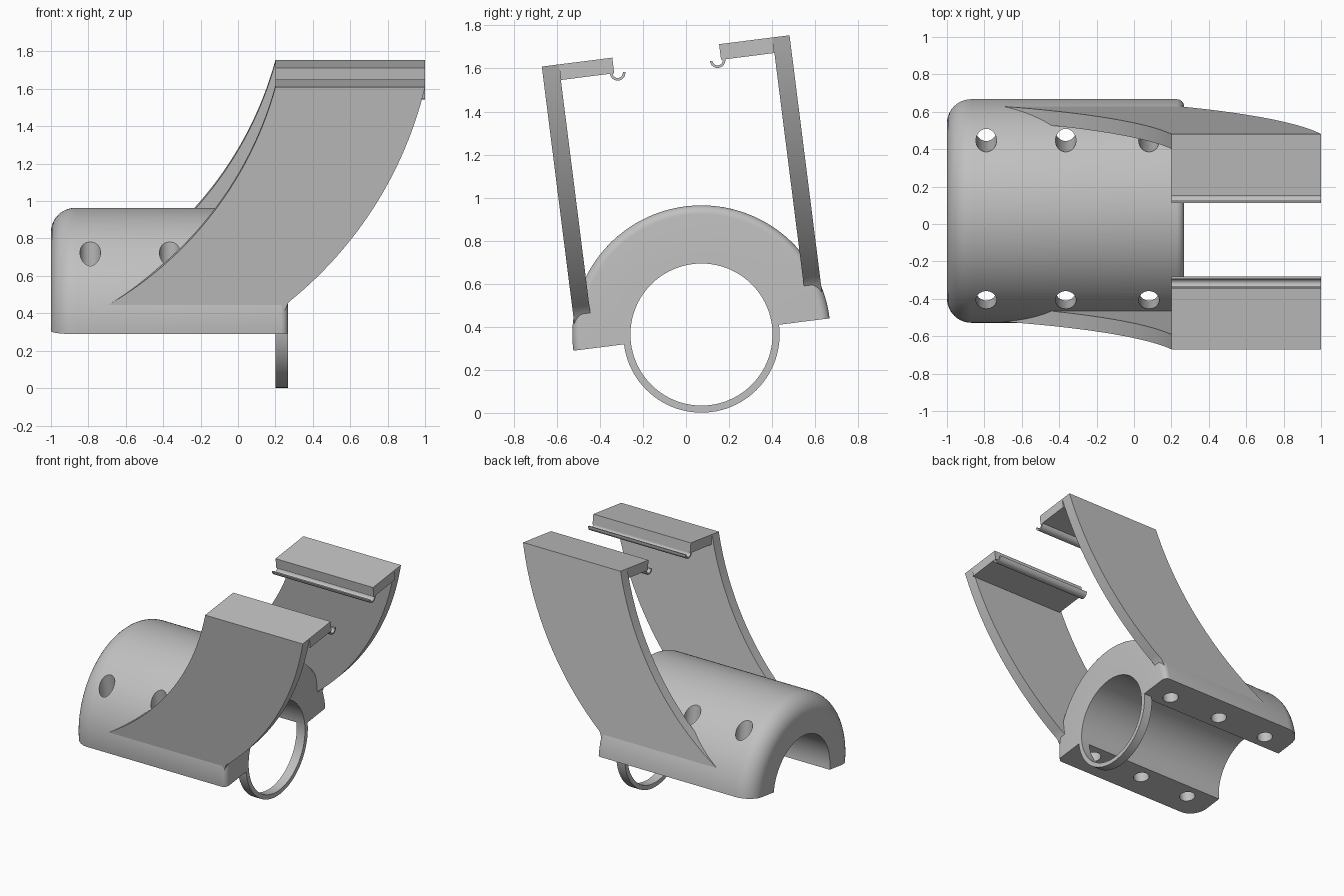
import bpy, bmesh
from math import radians, pi, sin, cos, atan2
from mathutils import Matrix, Vector

if "Cube" in bpy.data.objects:
    bpy.data.objects.remove(bpy.data.objects["Cube"], do_unlink=True)

grey = bpy.data.materials.new("light_grey")
COLOUR = (0.53, 0.53, 0.53, 1)
grey.diffuse_color = COLOUR
grey.use_nodes = True
grey.node_tree.nodes["Principled BSDF"].inputs["Base Color"].default_value = COLOUR

# The whole clamp is rolled slightly about its bore axis
PLACE = Matrix.Translation((0, 0.072, 0.364)) @ Matrix.Rotation(radians(7.2), 4, 'X')
BORE, OUTER, COLLAR = 0.33, 0.60, 0.363
BACK, FRONT = -1.0, 0.268
ARM_OUT, ARM_IN, LIP = 0.58, 0.50, 0.25
TOP, UNDER = 1.328, 1.255
SHELF_X = (0.2, 1.0)


def finish(name, bm, smooth=True):
    bmesh.ops.recalc_face_normals(bm, faces=bm.faces)
    mesh = bpy.data.meshes.new(name)
    bm.to_mesh(mesh)
    bm.free()
    mesh.materials.append(grey)
    obj = bpy.data.objects.new(name, mesh)
    bpy.context.collection.objects.link(obj)
    obj.matrix_world = PLACE
    if smooth:
        shade(obj)
    return obj


def select(obj):
    bpy.ops.object.select_all(action='DESELECT')
    obj.select_set(True)
    bpy.context.view_layer.objects.active = obj


def shade(obj):
    select(obj)
    bpy.ops.object.shade_smooth_by_angle(angle=radians(30))


def loft(sections):
    """Skin a list of matching closed loops and cap both ends."""
    bm = bmesh.new()
    rings = [[bm.verts.new(p) for p in s] for s in sections]
    n = len(rings[0])
    for a, b in zip(rings, rings[1:]):
        for i in range(n):
            j = (i + 1) % n
            bm.faces.new((a[i], a[j], b[j], b[i]))
    bm.faces.new(rings[0])
    bm.faces.new(rings[-1])
    return bm


def revolve(profile, start, end, steps, cy=0, cz=0):
    """Sweep an (x, radius) profile around an axis parallel to x."""
    angles = [start + (end - start) * i / steps for i in range(steps + 1)]
    return loft([[(x, cy + r * cos(a), cz + r * sin(a)) for x, r in profile]
                 for a in angles])


def fillet(cx, cr, rad, a0, a1, n=10):
    return [(cx + rad * cos(a0 + (a1 - a0) * i / n),
             cr + rad * sin(a0 + (a1 - a0) * i / n)) for i in range(n + 1)]


def arc(p, q, r, n=28):
    """Circular arc from p through q to r."""
    p, q, r = Vector(p), Vector(q), Vector(r)
    u, v = q - p, r - q
    du, dv = u.dot((p + q) / 2), v.dot((q + r) / 2)
    det = u.x * v.y - u.y * v.x
    c = Vector(((du * v.y - dv * u.y) / det, (u.x * dv - v.x * du) / det))
    a0, a1 = (atan2(k.y - c.y, k.x - c.x) for k in (p, r))
    rad = (p - c).length
    return fillet(c.x, c.y, rad, a0, a1, n)


# Half-barrel saddle: large round at the back, small round at the front
big, small = 0.13, 0.04
profile = [(FRONT, BORE), (BACK, BORE)]
profile += fillet(BACK + big, OUTER - big, big, pi, pi / 2)
profile += fillet(FRONT - small, OUTER - small, small, pi / 2, 0, 6)
saddle = finish("saddle", revolve(profile, 0, pi, 72), smooth=False)

# Six strap holes through the saddle walls
bm = bmesh.new()
for x in (-0.79, -0.365, 0.08):
    for side in (-1, 1):
        bmesh.ops.create_cone(bm, cap_ends=True, segments=32, radius1=0.055,
                              radius2=0.055, depth=2,
                              matrix=Matrix.Translation((x, side * 0.43, 0)))
cutter = finish("hole_cutter", bm, smooth=False)
cutter.hide_render = True
cut = saddle.modifiers.new("holes", 'BOOLEAN')
cut.operation = 'DIFFERENCE'
cut.solver = 'EXACT'
cut.object = cutter
select(saddle)
bpy.ops.object.modifier_apply(modifier=cut.name)
bpy.data.objects.remove(cutter, do_unlink=True)
shade(saddle)

# Lower half of the front collar, which completes the bore
finish("collar", revolve([(0.2, BORE), (FRONT, BORE), (FRONT, COLLAR), (0.2, COLLAR)],
                         pi, 2 * pi, 48))

# Curved arm outline in x and z, rooted inside the saddle
rear = arc((-0.72, 0.139), (-0.115, 0.676), (SHELF_X[0], TOP))
fore = arc((0.27, 0.169), (0.757, 0.73), (SHELF_X[1], TOP))
outline = [(-0.68, 0.1)] + rear + fore[::-1] + [(0.24, 0.1)]

for name, side in (("right", -1), ("left", 1)):
    finish(name + "_arm", loft([[(x, side * y, z) for x, z in outline]
                                for y in (ARM_IN, ARM_OUT)]))
    # Shelf turned inward from the top of the arm
    section = [(ARM_IN, UNDER), (LIP, UNDER), (LIP, TOP), (ARM_IN, TOP)]
    finish(name + "_shelf", loft([[(x, side * y, z) for y, z in section]
                                  for x in SHELF_X]), smooth=False)
    # Open gutter under the shelf edge
    x0, x1 = SHELF_X
    finish(name + "_gutter",
           revolve([(x0, 0.024), (x1, 0.024), (x1, 0.036), (x0, 0.036)],
                   pi, 2 * pi, 16, side * 0.234, UNDER))
